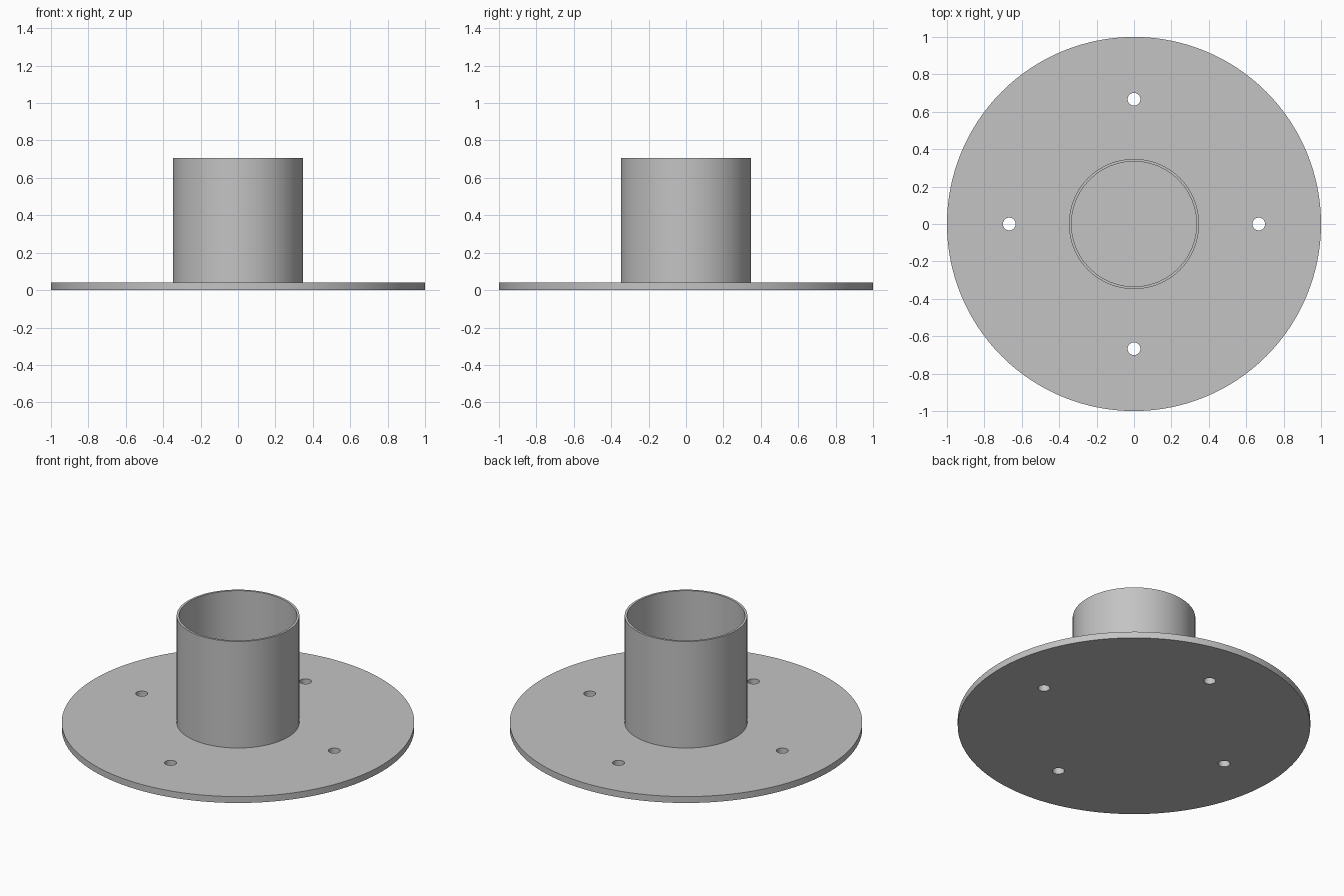
import bpy
import bmesh
from math import cos, sin, pi, radians

cube = bpy.data.objects.get("Cube")
if cube:
    bpy.data.objects.remove(cube, do_unlink=True)

PLATE_TOP = 0.04
TUBE_TOP = 0.707
TUBE_OUTER, TUBE_INNER = 0.348, 0.334
HOLE_CIRCLE, HOLE_RADIUS = 0.667, 0.034

grey = bpy.data.materials.new("plain grey")
grey.use_nodes = True
colour = (0.55, 0.55, 0.55, 1)
grey.diffuse_color = colour
grey.node_tree.nodes["Principled BSDF"].inputs["Base Color"].default_value = colour


def cylinder(name, radius, bottom, top, sides, x=0, y=0):
    bpy.ops.mesh.primitive_cylinder_add(
        vertices=sides, radius=radius, depth=top - bottom,
        location=(x, y, (bottom + top) / 2))
    obj = bpy.context.object
    obj.name = obj.data.name = name
    obj.data.materials.append(grey)
    return obj


def lathe(name, profile, sides):
    """Revolve a closed (radius, z) profile around the z axis."""
    bm = bmesh.new()
    rings = []
    for i in range(sides):
        a = 2 * pi * i / sides
        rings.append([bm.verts.new((r * cos(a), r * sin(a), z)) for r, z in profile])
    count = len(profile)
    for i in range(sides):
        here, after = rings[i], rings[(i + 1) % sides]
        for j in range(count):
            k = (j + 1) % count
            bm.faces.new((here[j], after[j], after[k], here[k]))
    bmesh.ops.recalc_face_normals(bm, faces=bm.faces)
    mesh = bpy.data.meshes.new(name)
    bm.to_mesh(mesh)
    bm.free()
    mesh.materials.append(grey)
    obj = bpy.data.objects.new(name, mesh)
    bpy.context.collection.objects.link(obj)
    return obj


# Round base plate with four bolt holes
plate = cylinder("base_plate", 1, 0, PLATE_TOP, 128)
for i in range(4):
    a = i * pi / 2
    cutter = cylinder("hole_cutter", HOLE_RADIUS, -0.1, 0.1, 32,
                      HOLE_CIRCLE * cos(a), HOLE_CIRCLE * sin(a))
    cutter.hide_render = True
    cut = plate.modifiers.new("bolt_hole", "BOOLEAN")
    cut.operation = "DIFFERENCE"
    cut.solver = "EXACT"
    cut.object = cutter
    bpy.context.view_layer.objects.active = plate
    bpy.ops.object.modifier_apply(modifier=cut.name)
    bpy.data.objects.remove(cutter, do_unlink=True)

# Thin-walled upright tube, open at the top and slightly sunk into the plate
sunk = PLATE_TOP - 0.01
tube = lathe("upright_tube", [(TUBE_OUTER, sunk), (TUBE_OUTER, TUBE_TOP),
                              (TUBE_INNER, TUBE_TOP), (TUBE_INNER, sunk)], 96)

# Smooth round walls, sharp rims
bpy.ops.object.select_all(action="DESELECT")
for obj in (plate, tube):
    obj.select_set(True)
bpy.context.view_layer.objects.active = plate
bpy.ops.object.shade_smooth_by_angle(angle=radians(30))
